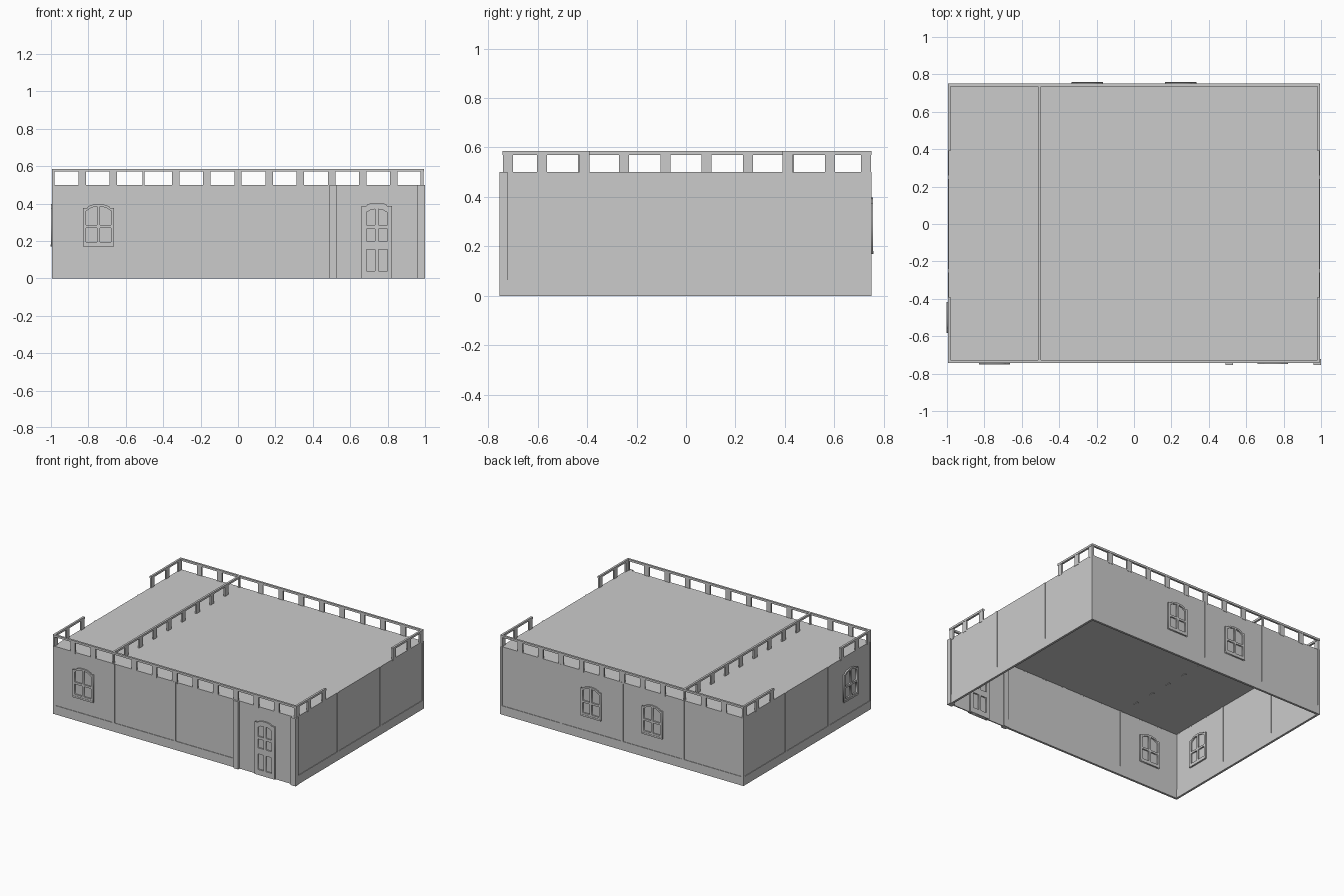
import bpy, bmesh, math
from mathutils import Matrix, Vector

if "Cube" in bpy.data.objects:
    bpy.data.objects.remove(bpy.data.objects["Cube"])

ROOF = 0.5
RAIL0, RAIL1 = 0.57, 0.585
BASE = 0.065


def side(angle, x, y):
    """Wall frame: u along the wall, v up, n outward (n = 0 is the outer face)."""
    return (Matrix.Translation((x, y, 0)) @ Matrix.Rotation(math.radians(angle), 4, 'Z')
            @ Matrix.Rotation(math.radians(90), 4, 'X'))


def add_object(name, mesh):
    ob = bpy.data.objects.new(name, mesh)
    bpy.context.collection.objects.link(ob)
    return ob


def boxes(name, items, m=Matrix()):
    """One object made of boxes (u0, u1, v0, v1, n0, n1)."""
    bm = bmesh.new()
    for u0, u1, v0, v1, n0, n1 in items:
        c = Vector(((u0 + u1) / 2, (v0 + v1) / 2, (n0 + n1) / 2))
        s = Matrix.Diagonal((u1 - u0, v1 - v0, n1 - n0, 1))
        bmesh.ops.create_cube(bm, size=1, matrix=m @ Matrix.Translation(c) @ s)
    me = bpy.data.meshes.new(name)
    bm.to_mesh(me)
    bm.free()
    return add_object(name, me)


def plate(name, loops, m, u, n0, n1):
    """Flat plate with holes: the first loop is the outline."""
    cu = bpy.data.curves.new(name, 'CURVE')
    cu.dimensions = '2D'
    cu.fill_mode = 'BOTH'
    cu.extrude = (n1 - n0) / 2
    for pts in loops:
        sp = cu.splines.new('POLY')
        sp.points.add(len(pts) - 1)
        for p, (a, b) in zip(sp.points, pts):
            p.co = (a, b, 0, 1)
        sp.use_cyclic_u = True
    tmp = add_object(name + "_outline", cu)
    bpy.context.view_layer.update()
    dg = bpy.context.evaluated_depsgraph_get()
    me = bpy.data.meshes.new_from_object(tmp.evaluated_get(dg))
    bpy.data.objects.remove(tmp)
    me.transform(m @ Matrix.Translation((u, 0, (n0 + n1) / 2)))
    me.name = name
    return add_object(name, me)


def arch(hw, z0, shoulder, top, inner):
    """Frame outline with small shoulders below a shallow arch."""
    pts = [(-hw, z0), (hw, z0), (hw, shoulder)]
    for i in range(9):
        a = math.pi * i / 8
        pts.append((inner * math.cos(a), shoulder + (top - shoulder) * math.sin(a)))
    return pts + [(-hw, shoulder)]


def panes(a, b, low0, low1, up0, side_top, mid_top):
    """Two lower and two arched upper panes, mirrored about the middle."""
    out = []
    for s in (-1, 1):
        out.append([(s * a, low0), (s * b, low0), (s * b, low1), (s * a, low1)])
        out.append([(s * a, up0), (s * b, up0), (s * b, side_top),
                    (s * (a + (b - a) * .55), side_top * .3 + mid_top * .7), (s * a, mid_top)])
    return out


def window(name, m, u):
    loops = [arch(.083, .17, .375, .397, .062)] + panes(.008, .067, .195, .27, .285, .36, .385)
    plate(name, loops, m, u, -.022, .006)
    # sill
    boxes(name + "_sill", [(u - .083, u + .083, .17, .182, -.024, .008)], m)


def wall(name, m, u0, u1, ribs, base_end=None):
    """Thin panel sheet with raised base strip and upright strips."""
    boxes(name + "_panel", [(u0, u1, 0, ROOF, -.012, -.004)], m)
    end = u1 if base_end is None else base_end
    strips = [(u0, end, 0, BASE, -.016, 0), (u0, u0 + .015, BASE, ROOF, -.016, 0)]
    if base_end is None:
        strips.append((u1 - .015, u1, BASE, ROOF, -.016, 0))
    strips += [(r - .01, r + .01, BASE, ROOF, -.016, 0) for r in ribs]
    boxes(name + "_strips", strips, m)


def railing(name, m, u0, u1, posts, n1=0, end_w=.013):
    """Top rail on flat posts; end posts are narrow, the others 0.04 wide."""
    n0 = n1 - .015
    items = [(u0, u1, RAIL0, RAIL1, n0, n1)]
    spans = [(u0, u0 + end_w), (u1 - end_w, u1)] + [(p - .02, p + .02) for p in posts]
    items += [(a, b, ROOF - .01, RAIL0, n0 + .002, n1 - .002) for a, b in spans]
    boxes(name, items, m)


XW, YF, YB = .995, .742, .75
front = side(0, 0, -YF)
right = side(90, XW, 0)
back = side(180, 0, YB)
left = side(270, -XW, 0)

# walls
wall("front_wall", front, -XW, XW, (-.5, 0), base_end=.49)
wall("right_wall", right, -YF, YB, (-.25, .25))
wall("back_wall", back, -XW, XW, (-.5, 0, .5))
wall("left_wall", left, -YB, YF, (-.25, .25))

# roof slab
boxes("roof", [(-.985, .985, -.73, .738, ROOF - .006, ROOF)])

# pilasters beside the entrance
boxes("entrance_pilasters", [(.49, .53, 0, ROOF, -.02, .013),
                             (.96, 1.0, 0, ROOF, -.02, .013)], front)

# windows
window("front_window", front, -.745)
window("back_window_a", back, -.25)
window("back_window_b", back, .25)
window("left_window", left, .5)

# door with arched top, four panes and two lower panels
door = [arch(.082, 0, .388, .404, .055)] + panes(.009, .056, .2, .265, .285, .352, .37)
for s in (-1, 1):
    door.append([(s * .009, .04), (s * .056, .04), (s * .056, .155), (s * .009, .155)])
plate("door", door, front, .742, -.022, .006)

# roof railings
sixths = [k / 6 for k in range(-5, 6) if k != -3]
railing("front_railing", front, -XW, .99, sixths)
railing("back_railing", back, -.99, XW, [-p for p in sixths])
cross = [(k + .5) / 6 for k in range(-4, 4)]
railing("dividing_railing", left, -.745, .738, cross, n1=-.482)
for name, m in (("right", right), ("left", left)):
    lo, hi = (-.74, .748) if name == "right" else (-.748, .74)
    railing(name + "_railing_a", m, lo, -.39, [-.583], end_w=.04)
    railing(name + "_railing_b", m, .39, hi, [.583], end_w=.04)
